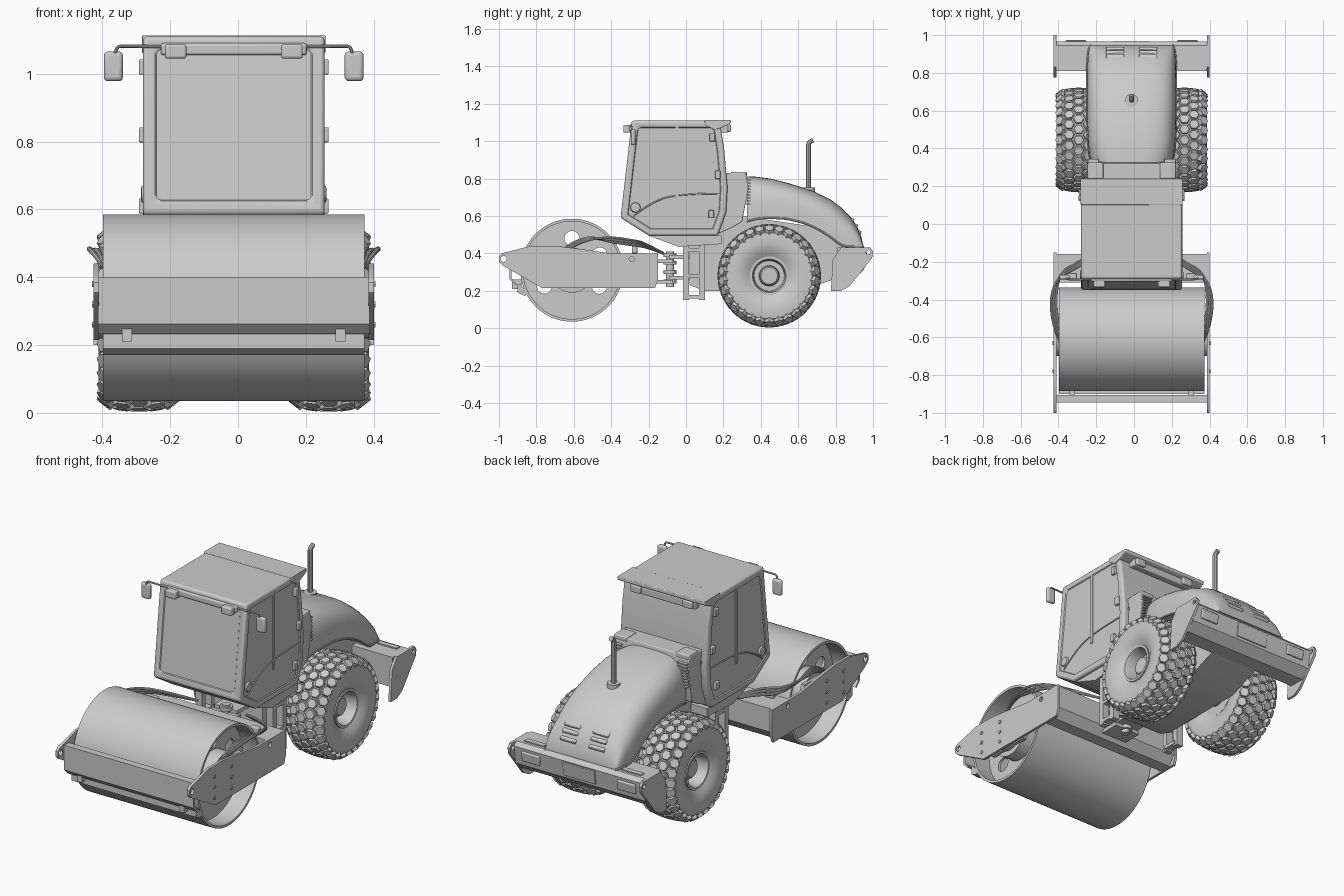
import bpy, bmesh, math
from mathutils import Matrix, Vector

if "Cube" in bpy.data.objects:
    bpy.data.objects.remove(bpy.data.objects["Cube"])

C = -0.0125                                   # centre line of the machine
YZX = Matrix(((0, 0, 1, 0), (1, 0, 0, 0), (0, 1, 0, 0), (0, 0, 0, 1)))  # draw in y-z, thicken in x

def add(name, mesh, bevel=0, angle=35):
    ob = bpy.data.objects.new(name, mesh)
    bpy.context.collection.objects.link(ob)
    bpy.ops.object.select_all(action='DESELECT')
    ob.select_set(True)
    bpy.context.view_layer.objects.active = ob
    bpy.ops.object.shade_smooth_by_angle(angle=math.radians(angle))
    if bevel:
        m = ob.modifiers.new("bevel", 'BEVEL')
        m.width, m.segments, m.limit_method, m.angle_limit = bevel, 3, 'ANGLE', math.radians(60)
    return ob

def from_bm(name, bm, bevel=0, angle=35):
    bmesh.ops.recalc_face_normals(bm, faces=bm.faces)
    me = bpy.data.meshes.new(name)
    bm.to_mesh(me)
    bm.free()
    return add(name, me, bevel, angle)

def box(name, x, y, z, bevel=0, rot=0):
    """Box from (min, max) ranges, x relative to the centre line, rot about x."""
    bm = bmesh.new()
    bmesh.ops.create_cube(bm, size=1)
    mid = Vector((C + sum(x) / 2, sum(y) / 2, sum(z) / 2))
    size = Matrix.Diagonal((abs(x[1] - x[0]), y[1] - y[0], z[1] - z[0], 1))
    bm.transform(Matrix.Translation(mid) @ Matrix.Rotation(rot, 4, 'X') @ size)
    return from_bm(name, bm, bevel)

def curve_mesh(name, cu):
    tmp = bpy.data.objects.new(name, cu)
    bpy.context.collection.objects.link(tmp)
    me = bpy.data.meshes.new_from_object(tmp.evaluated_get(bpy.context.evaluated_depsgraph_get()))
    bpy.data.objects.remove(tmp)
    return me

def ring(y, z, r, n=24):
    return [(y + r * math.cos(i * math.tau / n), z + r * math.sin(i * math.tau / n)) for i in range(n)]

def plate(name, outline, x, holes=(), bevel=0):
    """Side profile (y, z) with optional holes, thickened over the x range."""
    cu = bpy.data.curves.new(name, 'CURVE')
    cu.dimensions, cu.fill_mode, cu.extrude = '2D', 'BOTH', abs(x[1] - x[0]) / 2
    for loop in [outline, *holes]:
        s = cu.splines.new('POLY')
        s.points.add(len(loop) - 1)
        for p, (a, b) in zip(s.points, loop):
            p.co = (a, b, 0, 1)
        s.use_cyclic_u = True
    me = curve_mesh(name, cu)
    me.transform(Matrix.Translation((C + sum(x) / 2, 0, 0)) @ YZX)
    bm = bmesh.new()
    bm.from_mesh(me)
    bmesh.ops.remove_doubles(bm, verts=bm.verts, dist=1e-5)
    return from_bm(name, bm, bevel)

def tube(name, pts, r):
    cu = bpy.data.curves.new(name, 'CURVE')
    cu.dimensions, cu.bevel_depth, cu.bevel_resolution, cu.use_fill_caps = '3D', r, 3, True
    s = cu.splines.new('NURBS')
    s.points.add(len(pts) - 1)
    for p, q in zip(s.points, pts):
        p.co = (q[0] + C, q[1], q[2], 1)
    s.use_endpoint_u, s.order_u, s.resolution_u = True, 3, 6
    return add(name, curve_mesh(name, cu))

def lathe(name, prof, y, z, segs=64, closed=False):
    """Turn an (x, radius) profile about the x axis through (y, z)."""
    bm = bmesh.new()
    loops = [[bm.verts.new((C + x, a, b)) for a, b in ring(y, z, r, segs)] for x, r in prof]
    pairs = list(zip(loops, loops[1:])) + ([(loops[-1], loops[0])] if closed else [])
    for p, q in pairs:
        for i in range(segs):
            j = (i + 1) % segs
            bm.faces.new((p[i], p[j], q[j], q[i]))
    if not closed:
        bm.faces.new(loops[0])
        bm.faces.new(loops[-1])
    return from_bm(name, bm)

# ---- front drum, frame and scraper
DY, DZ, R = -0.61, 0.31, 0.275
lathe("drum_shell", [(-.385, R), (.385, R), (.385, R - .014), (-.385, R - .014)], DY, DZ, 96, True)
for s in (-1, 1):
    slots = [ring(DY + .17 * math.cos(a), DZ + .17 * math.sin(a), .04) for a in (.5, 1.57, 2.64, 3.67, 5.75)]
    plate("drum_disc", ring(DY, DZ, R - .01, 64), (s * .27, s * .285), slots)
    lathe("drum_hub", [(s * .26, .12), (s * .36, .12), (s * .36, .09), (s * .4, .09)], DY, DZ, 40)
    plate("drum_mount", [(-.74, .23), (-.48, .23), (-.45, .30), (-.49, .40), (-.73, .40), (-.77, .30)],
          (s * .355, s * .375))
    plate("frame_side", [(-1, .355), (-1, .385), (-.985, .40), (-.83, .44), (-.70, .44), (-.58, .425),
          (-.40, .40), (-.15, .40), (-.15, .26), (-.165, .215), (-.77, .215), (-.98, .335)],
          (s * .398, s * .413), [ring(-.975, .37, .016), ring(-.29, .37, .014)])
    for y in (-.78, -.63):
        for z in (.26, .32, .38):
            lathe("frame_bolt", [(s * .41, .01), (s * .418, .01)], y, z, 6)
    box("scraper_bracket", (s * .30, s * .33), (-.93, -.88), (.21, .26))
    for k in range(3):                        # hydraulic hoses looping over the drum side
        o = .014 * k
        tube("hose", [(s * .15, -.12, .40), (s * .27, -.20 - o, .43 + o), (s * (.38 + o / 2), -.25 - o, .44 + o),
             (s * (.405 + o), -.40, .46 + o), (s * (.385 + o), -.55, .50 - o), (s * .375, -.66 + o, .42)], .007)
    box("hose_clamp", (s * .29, s * .34), (-.29, -.26), (.40, .44), .005)
plate("front_beam", [(-.945, .40), (-.905, .40), (-.905, .39), (-.932, .39), (-.932, .265), (-.905, .235),
      (-.915, .232), (-.945, .262)], (-.40, .40))
plate("drum_scraper", [(-.90, .235), (-.885, .235), (-.85, .185), (-.86, .172), (-.90, .19)], (-.385, .385))
plate("rear_cross_beam", [(-.31, .40), (-.16, .40), (-.16, .27), (-.20, .22), (-.27, .22), (-.31, .27)], (-.40, .40))

# ---- articulation joint
def post(name, y, r, z0, z1):
    bm = bmesh.new()
    bmesh.ops.create_cone(bm, cap_ends=True, segments=32, radius1=r, radius2=r, depth=z1 - z0)
    bm.transform(Matrix.Translation((C, y, (z0 + z1) / 2)))
    from_bm(name, bm)
post("joint_pin", -.085, .022, .22, .41)
for z in (.24, .29, .34, .38):
    post("joint_ring", -.085, .034, z, z + .02)
for z in (.25, .36):
    box("joint_fork", (-.08, .08), (-.18, -.07), (z - .012, z + .008))
    box("joint_tongue", (-.07, .07), (-.09, .05), (z + .01, z + .03))

# ---- rear chassis, platform and steps
plate("rear_chassis", [(.02, .47), (.17, .50), (.30, .60), (.70, .54), (.84, .44), (.84, .28), (.62, .20),
      (.10, .20), (.02, .23)], (-.15, .15))
plate("cab_platform", [(-.20, .495), (.19, .495), (.19, .45), (-.04, .435)], (-.25, .25))
for s in (-1, 1):
    for y in (0, .085):
        box("step_rail", (s * .20, s * .24), (y - .015, y + .017), (.15, .455))
    for z in (.16, .27, .41):
        box("step_rung", (s * .195, s * .24), (0, .085), (z, z + .018))

# ---- cab: extruded profile with inset windows
bm = bmesh.new()
prof = [(-.35, .59), (-.20, .495), (.17, .495), (.215, .62), (.222, .75), (.205, .95), (.18, 1.11), (-.29, 1.11)]
L, Rt = [[bm.verts.new((C + s * .2675, y, z)) for y, z in prof] for s in (-1, 1)]
panes = [bm.faces.new(L), bm.faces.new(Rt)]
for i in range(8):
    j = (i + 1) % 8
    f = bm.faces.new((L[i], L[j], Rt[j], Rt[i]))
    if i == 7:
        panes.append(f)
bmesh.ops.recalc_face_normals(bm, faces=bm.faces)
bmesh.ops.inset_individual(bm, faces=panes, thickness=.035, use_even_offset=True)
bmesh.ops.inset_individual(bm, faces=panes, thickness=.004, depth=-.005, use_even_offset=True)
from_bm("cab", bm, .012, 30)
plate("roof_visor", [(.10, 1.113), (.24, 1.113), (.24, 1.095), (.20, 1.075), (.15, 1.06), (.10, 1.09)],
      (-.27, .27), bevel=.004)
box("rear_light_bar", (-.20, .20), (.18, .225), (1.045, 1.085), .005)
box("cab_rear_trim", (-.24, .24), (.212, .228), (.755, .77))
box("front_light_bar", (-.215, .215), (-.305, -.285), (1.055, 1.09), .008)
for s in (-1, 1):
    box("front_work_lamp", (s * .14, s * .203), (-.335, -.295), (1.045, 1.087), .007)
    box("rear_work_lamp", (s * .13, s * .19), (.205, .24), (1.05, 1.09), .006)
    box("door_pillar", (s * .258, s * .268), (-.055, -.04), (.66, 1.08))
    tube("door_trim", [(s * .264, -.28, .60), (s * .264, -.18, .68), (s * .264, -.02, .72), (s * .264, .19, .72)], .004)
    lathe("door_handle", [(s * .26, .028), (s * .272, .024), (s * .274, .012)], -.27, .645, 24)
    for y, z in ((.135, .61), (.17, .82), (.14, 1.02)):
        box("door_hinge", (s * .26, s * .28), (y - .014, y + .014), (z - .022, z + .022), .004)
    tube("mirror_arm", [(s * .20, -.295, 1.08), (s * .32, -.295, 1.082), (s * .352, -.29, 1.08), (s * .354, -.285, 1.02)], .005)
    box("mirror", (s * .327, s * .383), (-.295, -.27), (.978, 1.066), .012)

# ---- air intake collar behind the cab
plate("intake_collar", [(.16, .50), (.21, .83), (.32, .83), (.335, .75), (.30, .57), (.25, .54)],
      (-.235, .235), bevel=.012)
for s in (-1, 1):
    box("intake_block", (s * .15, s * .232), (.24, .325), (.81, .836), .006)
    for i in range(9):
        box("intake_slat", (s * .175, s * .232), (.32, .345), (.66 + i * .016, .667 + i * .016))

# ---- engine hood: lofted sections (y, top, bottom, half width)
stations = [(.325, .812, .57, .215), (.37, .81, .585, .225), (.45, .80, .59, .232), (.55, .775, .585, .235),
            (.67, .737, .55, .235), (.77, .69, .49, .235), (.83, .645, .44, .235), (.88, .595, .435, .232),
            (.915, .545, .435, .228), (.937, .49, .435, .222), (.948, .442, .435, .215)]
bm = bmesh.new()
rows = []
for y, zt, zb, w in stations:
    row = []
    for i in range(33):
        c, d = math.cos(i * math.pi / 32), math.sin(i * math.pi / 32)
        row.append(bm.verts.new((C + w * math.copysign(abs(c) ** .58, c), y, zb + (zt - zb) * abs(d) ** .58)))
    rows.append(row)
for p, q in zip(rows, rows[1:]):
    for i in range(33):
        j = (i + 1) % 33
        bm.faces.new((p[i], p[j], q[j], q[i]))
bm.faces.new(rows[0])
bm.faces.new(rows[-1])
from_bm("engine_hood", bm, 0, 40)
for s in (-1, 1):
    tube("hood_lip", [(s * w, y, zb) for y, zt, zb, w in stations], .006)
    for y, z in ((.885, .58), (.905, .55), (.923, .515)):
        box("hood_louver", (s * .04, s * .135), (y - .02, y + .014), (z - .009, z + .009), .004, -.35)
post("exhaust_base", .655, .034, .72, .752)
tube("exhaust_pipe", [(0, .655, .72), (0, .655, .85), (0, .655, .97), (0, .655, .995), (0, .68, 1.005)], .013)

# ---- rear bumper
plate("rear_beam", [(.81, .432), (.945, .432), (.965, .41), (.95, .31), (.90, .265), (.81, .265)], (-.40, .40))
box("beam_panel", (-.10, .10), (.945, .964), (.325, .405), .003, -.14)
for s in (-1, 1):
    plate("bumper_side", [(.775, .20), (.83, .20), (.875, .225), (.995, .375), (1, .41), (.985, .432), (.83, .432),
          (.785, .37)], (s * .398, s * .413), [ring(.975, .405, .012)])
    box("rear_lamp", (s * .24, s * .35), (.945, .97), (.34, .395), .005, -.14)
    box("beam_step", (s * .24, s * .36), (.90, .93), (.43, .438))

# ---- rear wheels with hexagonal lugs
WY, WZ = .445, .28
lathe("rear_axle", [(-.24, .05), (.24, .05)], WY, WZ, 32)
for s in (-1, 1):
    cx = s * .28
    tyre = [(-.085, .10), (-.108, .135), (-.119, .185), (-.113, .23), (-.088, .253), (-.045, .261), (0, .264),
            (.045, .261), (.088, .253), (.113, .23), (.119, .185), (.108, .135), (.085, .10)]
    lathe("tyre", [(cx + t, r) for t, r in tyre], WY, WZ, 72, True)
    rim = [(-.088, .104), (-.06, .085), (.02, .084), (.02, .055), (.055, .05), (.06, .044), (.06, .02)]
    lathe("wheel_rim", [(cx + s * t, r) for t, r in rim], WY, WZ, 48)
    lathe("rim_flange", [(cx + s * t, r) for t, r in ((.01, .104), (.094, .104), (.094, .09), (.08, .084), (.01, .08))],
          WY, WZ, 48, True)
    bm = bmesh.new()
    for k, (t, r, tilt) in enumerate(((-.096, .246, -38), (-.049, .259, -8), (0, .262, 0), (.049, .259, 8), (.096, .246, 38))):
        for i in range(30):
            a = (i + .5 * (k % 2)) * math.tau / 30
            M = (Matrix.Translation((C + cx, WY, WZ)) @ Matrix.Rotation(a, 4, 'X') @ Matrix.Translation((t, 0, r))
                 @ Matrix.Rotation(math.radians(tilt), 4, 'Y') @ Matrix.Translation((0, 0, .003)))
            bmesh.ops.create_cone(bm, cap_ends=True, segments=6, radius1=.030, radius2=.025, depth=.022,
                                  matrix=M @ Matrix.Rotation(math.pi / 2, 4, 'Z'))
    from_bm("tyre_lugs", bm)
